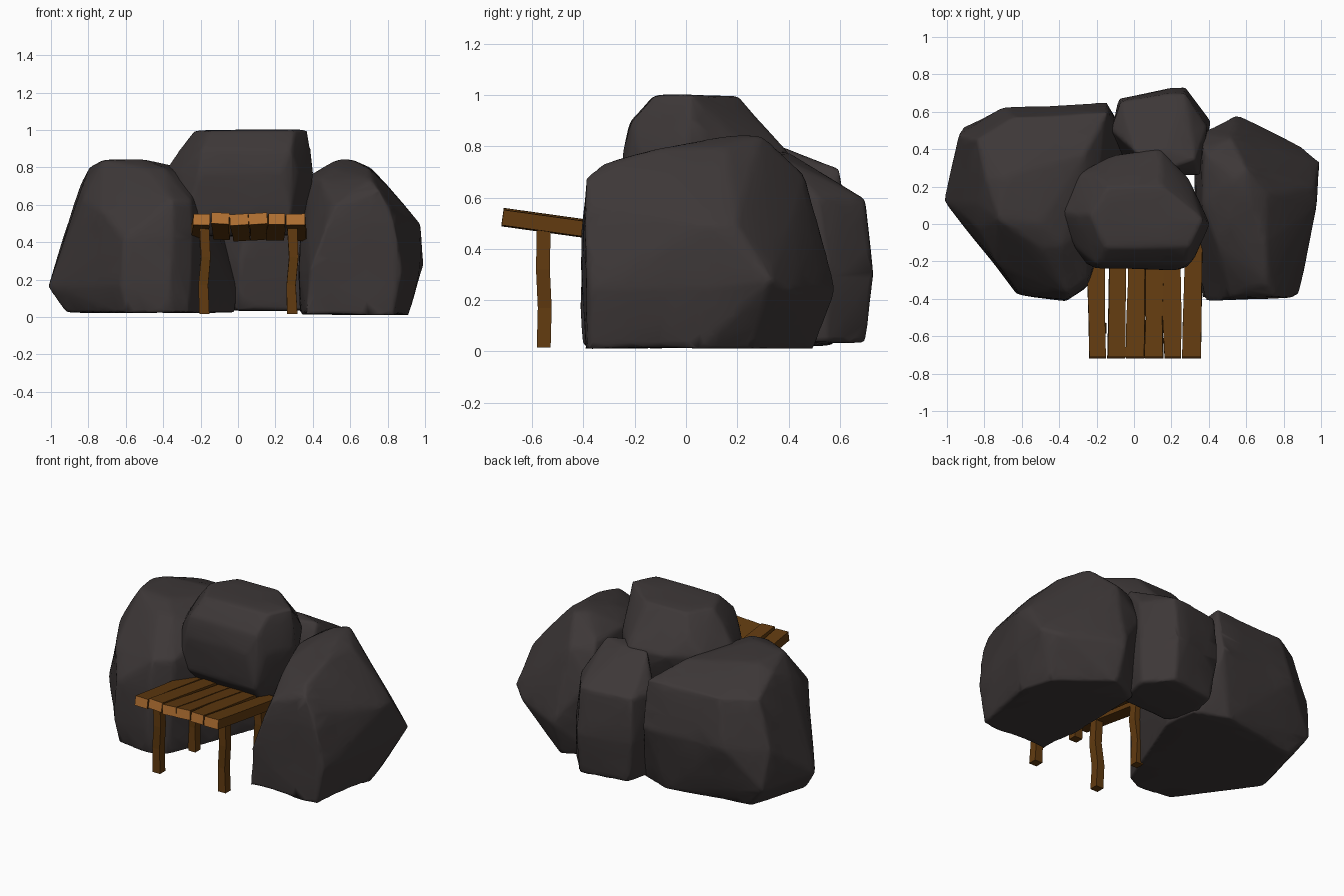
import bpy, bmesh, math, random
from mathutils import Vector, noise

random.seed(4)


def material(name, rgb):
    m = bpy.data.materials.new(name)
    m.diffuse_color = (*rgb, 1)
    return m


ROCK = material("dark rock", (0.047, 0.039, 0.039))
WOOD = material("brown wood", (0.12, 0.043, 0.005))
END = material("cut wood end", (0.46, 0.17, 0.033))


def add_object(name, bm, mats):
    bmesh.ops.recalc_face_normals(bm, faces=bm.faces)
    me = bpy.data.meshes.new(name)
    bm.to_mesh(me)
    bm.free()
    for m in mats:
        me.materials.append(m)
    ob = bpy.data.objects.new(name, me)
    bpy.context.collection.objects.link(ob)
    return ob


def rock(name, levels):
    """Boulder: hull around a few footprints at given heights, worn round."""
    bm = bmesh.new()
    for z, pts in levels:
        for x, y in pts:
            bm.verts.new((x, y, z))
    res = bmesh.ops.convex_hull(bm, input=bm.verts)
    junk = {g for g in res["geom_interior"] + res["geom_unused"]
            if isinstance(g, bmesh.types.BMVert)}
    bmesh.ops.delete(bm, geom=list(junk), context='VERTS')
    bmesh.ops.subdivide_edges(bm, edges=bm.edges[:], cuts=2, use_grid_fill=True)
    bmesh.ops.triangulate(bm, faces=bm.faces)
    for v in bm.verts:                       # gentle dents
        v.co += noise.noise_vector(v.co * 4.0) * 0.008
    ob = add_object(name, bm, [ROCK])
    m = ob.modifiers.new("remesh", 'REMESH')
    m.mode = 'VOXEL'
    m.voxel_size = 0.02
    m.use_smooth_shade = True
    m = ob.modifiers.new("inset", 'DISPLACE')
    m.mid_level = 0
    m.strength = -0.013
    m = ob.modifiers.new("wear", 'SMOOTH')
    m.factor = 0.5
    m.iterations = 5
    m = ob.modifiers.new("simplify", 'DECIMATE')
    m.ratio = 0.12


# Left boulder
rock("left_boulder", [
    (0.01, [(-0.93, 0.08), (-0.6, -0.38), (-0.36, -0.42), (-0.25, -0.36),
            (0.0, 0.28), (-0.03, 0.5), (-0.25, 0.58), (-0.8, 0.48)]),
    (0.16, [(-1.03, 0.12), (-0.63, -0.39), (-0.36, -0.43), (0.01, 0.32),
            (-0.92, 0.53)]),
    (0.42, [(-0.62, -0.39), (-0.93, 0.12), (-0.95, 0.48), (-0.35, -0.42),
            (-0.23, -0.33), (-0.08, 0.45), (-0.14, 0.66), (-0.7, 0.64),
            (-0.89, 0.0)]),
    (0.57, [(-0.73, -0.23), (-0.6, -0.30)]),
    (0.63, [(-0.35, -0.39), (-0.24, -0.31), (-0.84, -0.03)]),
    (0.72, [(-0.84, 0.1), (-0.85, 0.46), (-0.2, 0.0), (-0.13, 0.61),
            (-0.65, 0.58), (-0.81, 0.02), (-0.52, -0.2)]),
    (0.81, [(-0.38, -0.12), (-0.25, 0.38), (-0.81, 0.25), (-0.5, -0.13)]),
    (0.855, [(-0.73, 0.02), (-0.70, 0.25), (-0.5, 0.0)]),
])

# Right boulder, leaning back from a front ridge
rock("right_boulder", [
    (0.0, [(0.35, -0.40), (0.84, -0.40), (0.92, 0.05), (0.86, 0.26),
           (0.55, 0.51), (0.33, 0.4), (0.32, -0.1)]),
    (0.24, [(0.37, -0.42), (0.89, -0.39), (0.98, 0.08), (0.91, 0.42),
            (0.55, 0.60), (0.31, 0.3), (0.31, -0.15)]),
    (0.28, [(1.01, 0.34)]),
    (0.50, [(0.99, 0.10), (0.47, -0.42), (0.84, -0.41), (0.98, 0.2),
            (0.55, 0.53), (0.36, 0.5), (0.33, 0.1)]),
    (0.60, [(0.51, -0.41), (0.82, -0.39)]),
    (0.69, [(0.76, -0.40), (0.60, -0.36), (0.52, 0.48), (0.36, 0.42),
            (0.34, 0.1)]),
    (0.75, [(0.43, -0.1), (0.71, -0.33), (0.35, 0.1), (0.38, 0.38)]),
    (0.81, [(0.71, -0.1), (0.50, 0.0), (0.72, 0.16)]),
    (0.855, [(0.60, 0.30), (0.53, 0.24), (0.62, 0.15)]),
])

# Boulder lying across the top
rock("top_boulder", [
    (0.42, [(-0.27, -0.13), (0.28, -0.15), (0.33, 0.1), (0.1, 0.32), (-0.25, 0.2)]),
    (0.53, [(-0.29, -0.22), (0.29, -0.24), (0.37, 0.0), (0.15, 0.38), (-0.29, 0.22)]),
    (0.77, [(-0.42, 0.07), (-0.32, 0.28), (-0.12, 0.38), (0.14, 0.42),
            (0.3, 0.26), (0.42, 0.0), (0.34, -0.19), (0.23, -0.26),
            (-0.21, -0.25), (-0.33, -0.12)]),
    (0.90, [(-0.33, 0.05), (-0.20, -0.23), (0.29, -0.23), (0.40, 0.02),
            (0.15, 0.30), (-0.20, 0.27)]),
    (1.01, [(-0.24, 0.05), (-0.16, -0.13), (0.31, -0.13), (0.38, 0.02),
            (0.15, 0.21), (-0.14, 0.2)]),
])

# Boulder closing the back
rock("back_boulder", [
    (0.02, [(-0.1, 0.4), (-0.05, 0.66), (0.28, 0.71), (0.42, 0.55), (0.36, 0.3),
            (0.0, 0.28)]),
    (0.30, [(-0.14, 0.45), (-0.09, 0.68), (0.2, 0.74), (0.28, 0.74), (0.42, 0.55),
            (0.36, 0.27), (0.0, 0.25)]),
    (0.60, [(-0.14, 0.5), (-0.08, 0.67), (0.18, 0.71), (0.28, 0.71), (0.41, 0.52),
            (0.36, 0.25)]),
    (0.79, [(0.0, 0.38), (0.18, 0.40), (0.34, 0.34), (0.1, 0.25)]),
])


def timber(name, path, half_u, half_v, u, v, light_ends):
    """Hewn square timber: a four sided tube through the path points."""
    bm = bmesh.new()
    rings = []
    for p in path:
        s = random.uniform(0.9, 1.06)
        rings.append([bm.verts.new(Vector(p) + u * half_u * a * s + v * half_v * b)
                      for a, b in ((-1, -1), (1, -1), (1, 1), (-1, 1))])
    for r, q in zip(rings, rings[1:]):
        for i in range(4):
            j = (i + 1) % 4
            bm.faces.new((r[i], r[j], q[j], q[i]))
    for r in (rings[0], rings[-1]):
        bm.faces.new(r).material_index = 1 if light_ends else 0
    add_object(name, bm, [WOOD, END])


# Platform planks, sloping down towards the rocks
X, Y = Vector((1, 0, 0)), Vector((0, 1, 0))
for i in range(6):
    x = -0.195 + i * 0.1005
    dz = random.uniform(-0.006, 0.006)
    skew = random.uniform(-0.015, 0.015)
    tilt = random.uniform(-0.1, 0.1)
    path = [(x + k * skew, -0.715 + k * 0.61, 0.524 + dz - k * 0.085)
            for k in (0, 0.33, 0.66, 1)]
    timber(f"plank_{i + 1}", path, 0.048, 0.03,
           Vector((1, 0, tilt)).normalized(), Vector((-tilt, 0.14, 1)).normalized(), True)

# Four posts, slightly bent
for row, y, top in (("front", -0.555, 0.48), ("rear", -0.19, 0.43)):
    for side, x in (("left", -0.18), ("right", 0.29)):
        path = [(x, y, 0.015), (x - 0.006, y + 0.004, 0.17),
                (x + 0.008, y - 0.003, 0.32), (x, y, top)]
        timber(f"{row}_{side}_post", path, 0.027, 0.027, X, Y, False)
